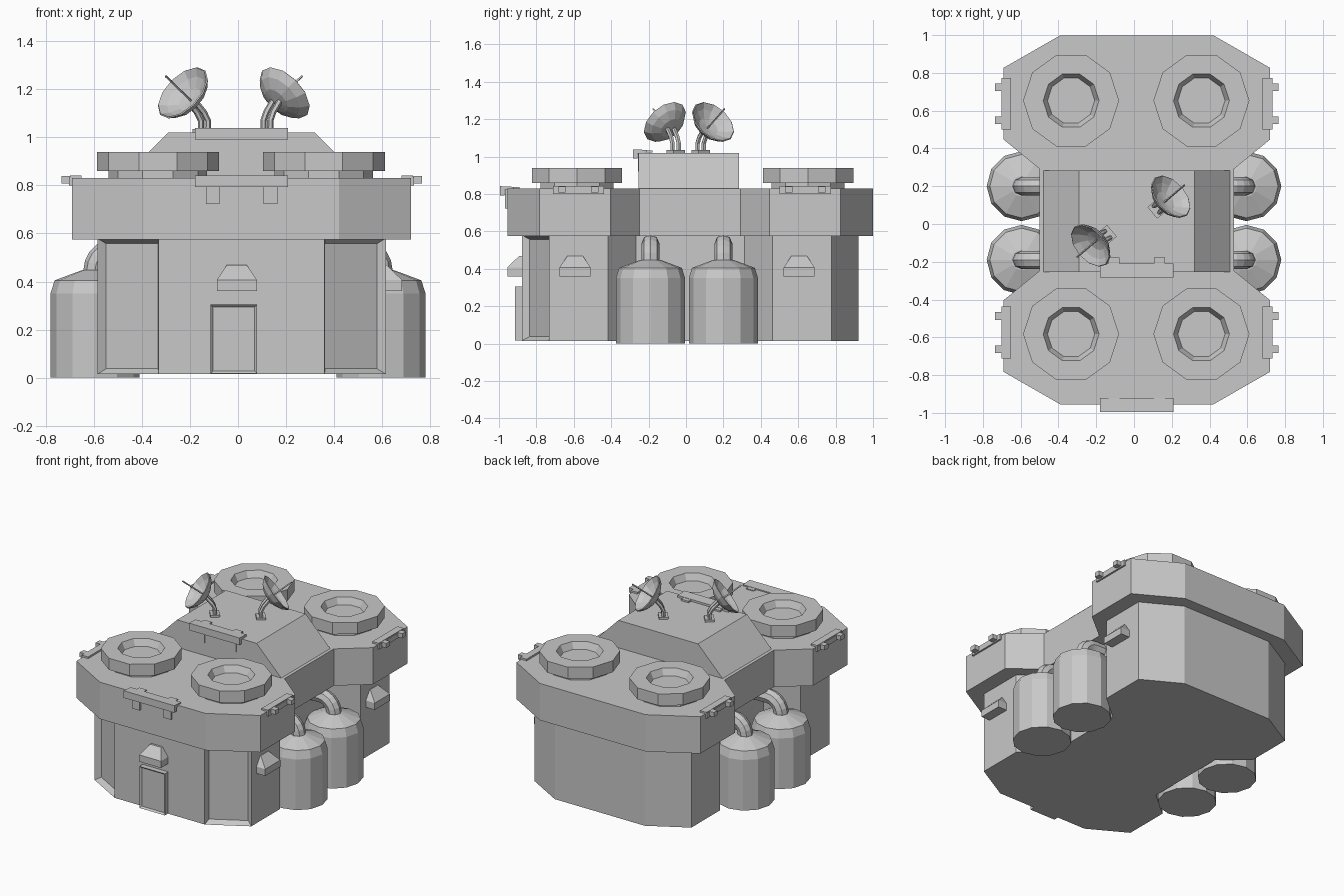
import bpy
import bmesh
from math import cos, sin, pi
from mathutils import Matrix, Vector

if "Cube" in bpy.data.objects:
    bpy.data.objects.remove(bpy.data.objects["Cube"])

GREY = (0.58, 0.58, 0.58, 1)
mat = bpy.data.materials.new("plain grey")
mat.use_nodes = True
mat.diffuse_color = GREY
mat.node_tree.nodes["Principled BSDF"].inputs["Base Color"].default_value = GREY

CX, CY = 0.015, 0.022  # middle of the building plan


def finish(name, bm, matrix=Matrix()):
    bmesh.ops.recalc_face_normals(bm, faces=bm.faces)
    bm.transform(matrix)
    mesh = bpy.data.meshes.new(name)
    bm.to_mesh(mesh)
    bm.free()
    mesh.materials.append(mat)
    obj = bpy.data.objects.new(name, mesh)
    bpy.context.collection.objects.link(obj)
    return obj


def prism_mesh(points, z0, z1):
    bm = bmesh.new()
    face = bm.faces.new([bm.verts.new((x, y, z0)) for x, y in points])
    made = bmesh.ops.extrude_face_region(bm, geom=[face])["geom"]
    verts = [g for g in made if isinstance(g, bmesh.types.BMVert)]
    bmesh.ops.translate(bm, verts=verts, vec=(0, 0, z1 - z0))
    bmesh.ops.recalc_face_normals(bm, faces=bm.faces)
    return bm


def hull(name, points, matrix=Matrix()):
    bm = bmesh.new()
    verts = [bm.verts.new(p) for p in points]
    bmesh.ops.convex_hull(bm, input=verts)
    bmesh.ops.dissolve_limit(bm, angle_limit=0.01, verts=bm.verts, edges=bm.edges)
    return finish(name, bm, matrix)


def box(name, xs, ys, zs, matrix=Matrix()):
    return hull(name, [(x, y, z) for x in xs for y in ys for z in zs], matrix)


def lathe(name, profile, sides, matrix):
    bm = bmesh.new()
    verts = [bm.verts.new((r, 0, z)) for r, z in profile]
    edges = [bm.edges.new(pair) for pair in zip(verts, verts[1:])]
    bmesh.ops.spin(bm, geom=verts + edges, cent=(0, 0, 0), axis=(0, 0, 1),
                   angle=2 * pi, steps=sides)
    bmesh.ops.remove_doubles(bm, verts=bm.verts, dist=0.0005)
    return finish(name, bm, matrix)


def tube(name, path, radius, resolution):
    curve = bpy.data.curves.new(name, "CURVE")
    curve.dimensions = "3D"
    curve.bevel_depth = radius
    curve.bevel_resolution = resolution
    curve.use_fill_caps = True
    spline = curve.splines.new("POLY")
    spline.use_smooth = False
    spline.points.add(len(path) - 1)
    for point, co in zip(spline.points, path):
        point.co = (*co, 1)
    curve.materials.append(mat)
    obj = bpy.data.objects.new(name, curve)
    bpy.context.collection.objects.link(obj)


def outline(quarter):
    """Mirror a quarter plan into the whole waisted outline."""
    half = quarter + [(-x, y) for x, y in reversed(quarter)]
    whole = half + [(x, -y) for x, y in reversed(half)]
    return [(x + CX, y + CY) for x, y in whole]


def at(x, y, z=0, turn=0):
    return Matrix.Translation((x, y, z)) @ Matrix.Rotation(turn, 4, "Z")


# Lower walls, with recessed panels on the two front corners
walls = prism_mesh(outline([(0.42, 0.29), (0.6, 0.44), (0.6, 0.755), (0.345, 0.9)]),
                   0.015, 0.58)
corners = [f for f in walls.faces
           if f.normal.y < -0.5 and abs(f.normal.x) > 0.3
           and f.calc_center_median().y < -0.6]
bmesh.ops.inset_individual(walls, faces=corners, thickness=0.032, depth=-0.035)
finish("lower_walls", walls)

# Overhanging upper storey and the sloped roof over the waist
finish("upper_storey", prism_mesh(
    outline([(0.515, 0.27), (0.705, 0.425), (0.705, 0.805), (0.405, 0.977)]), 0.575, 0.83))
hull("centre_roof", [(s * x, t * 0.268, z) for s in (-1, 1) for t in (-1, 1)
                     for x, z in ((0.513, 0.81), (0.305, 1.02))], at(CX, CY - 0.007))

# Four ring-shaped roof hatches
HATCH = [(0, 0.895), (0.125, 0.895), (0.148, 0.94), (0.254, 0.94),
         (0.254, 0.86), (0.205, 0.86), (0.205, 0.82)]
for sx in (-1, 1):
    for sy in (-1, 1):
        lathe("roof_hatch", HATCH, 10, at(0.012 + sx * 0.345, 0.035 + sy * 0.618))

# Side tanks with elbow pipes into the wall
TANK = [(0, 0), (0.185, 0), (0.185, 0.35), (0.168, 0.405), (0.055, 0.447), (0, 0.45)]
for sx in (-1, 1):
    for y in (-0.19, 0.2):
        lathe("tank", TANK, 12, at(sx * 0.595, y))
        bend = [(0.505 + 0.09 * cos(a), 0.445 + 0.09 * sin(a))
                for a in (i * pi / 10 for i in range(6))]
        path = [(0.595, 0.42)] + bend + [(0.41, 0.535)]
        tube("tank_pipe", [(sx * x, y, z) for x, z in path], 0.048, 2)

# Front door with a sunken leaf
door = prism_mesh([(-0.115, -0.915), (0.08, -0.915), (0.08, -0.86), (-0.115, -0.86)],
                  0.017, 0.305)
leaf = [f for f in door.faces if f.normal.y < -0.9]
bmesh.ops.inset_individual(door, faces=leaf, thickness=0.015, depth=-0.012)
finish("front_door", door)


# Hooded vents over the door and on the left walls
def vent(matrix):
    points = [(s * 0.083, y, z) for s in (-1, 1) for y in (0.02, -0.072)
              for z in (0.36, 0.407)]
    points += [(s * w, y, 0.468) for s in (-1, 1) for w, y in ((0.042, 0.02), (0.042, -0.01))]
    hull("hooded_vent", points, matrix)


vent(at(-0.005, CY - 0.905))
for y in (-0.593, 0.605):
    vent(at(0.61, y, 0, pi / 2))


# Long lamp bars clipped over the front edges
def lamp_bar(matrix):
    hull("lamp_cover", [(s * 0.194, y, z) for s in (-1, 1) for y, z in
                        ((-0.04, 0.842), (0.035, 0.838), (0.035, 0.824), (-0.04, 0.818))],
         matrix)
    box("lamp_lip", (-0.194, 0.194), (-0.04, -0.015), (0.793, 0.83), matrix)
    for x in (-0.12, 0.12):
        box("lamp_bracket", (x - 0.029, x + 0.029), (-0.014, 0.005), (0.722, 0.83), matrix)
        box("lamp_hook", (x - 0.029, x + 0.029), (-0.01, 0.065), (0.825, 0.836), matrix)


lamp_bar(at(CX, -0.955))
lamp_bar(at(CX, -0.243, 0.197))

# Smaller clipped bars on the side edges
for sx in (-1, 1):
    for y in (-0.575, 0.637):
        spot = at(CX + sx * 0.705, y, 0, sx * pi / 2)
        box("side_bar", (-0.137, 0.137), (-0.008, 0.04), (0.82, 0.842), spot)
        box("side_bar_lip", (-0.137, 0.137), (-0.012, 0.01), (0.8, 0.835), spot)
        for x in (-0.088, 0.088):
            box("side_bar_clip", (x - 0.02, x + 0.02), (-0.045, 0), (0.808, 0.84), spot)

# Two dish aerials facing opposite ways
BOWL = [(0, -0.055), (0.06, -0.045), (0.105, -0.02), (0.132, 0.012),
        (0.127, 0.016), (0.1, -0.01), (0.058, -0.034), (0, -0.044)]
for s, base, centre in ((1, (0.12, 0.078), (0.187, 0.138)),
                        (-1, (-0.14, -0.055), (-0.222, -0.107))):
    axis = Vector((s * 0.62, s * 0.53, 0.6)).normalized()
    middle = Vector((*centre, 1.178))
    tilt = Matrix.Translation(middle) @ axis.to_track_quat("Z", "Y").to_matrix().to_4x4()
    lathe("dish", BOWL, 12, tilt)
    tube("dish_spike", [middle - axis * 0.045, middle + axis * 0.13], 0.005, 0)
    foot = Vector((*base, 1.02))
    box("dish_foot", (-0.04, 0.04), (-0.03, 0.03), (-0.01, 0.014), at(*foot, 0.7 - pi / 2))
    side = Vector((-axis.y, axis.x, 0)).normalized() * 0.022
    back = middle - axis * 0.045
    for k in (-1, 1):
        path = [foot, foot + Vector((0, 0, 0.05)),
                foot.lerp(back, 0.3) + Vector((0, 0, 0.045)), back]
        tube("dish_arm", [p + side * k for p in path], 0.013, 1)
